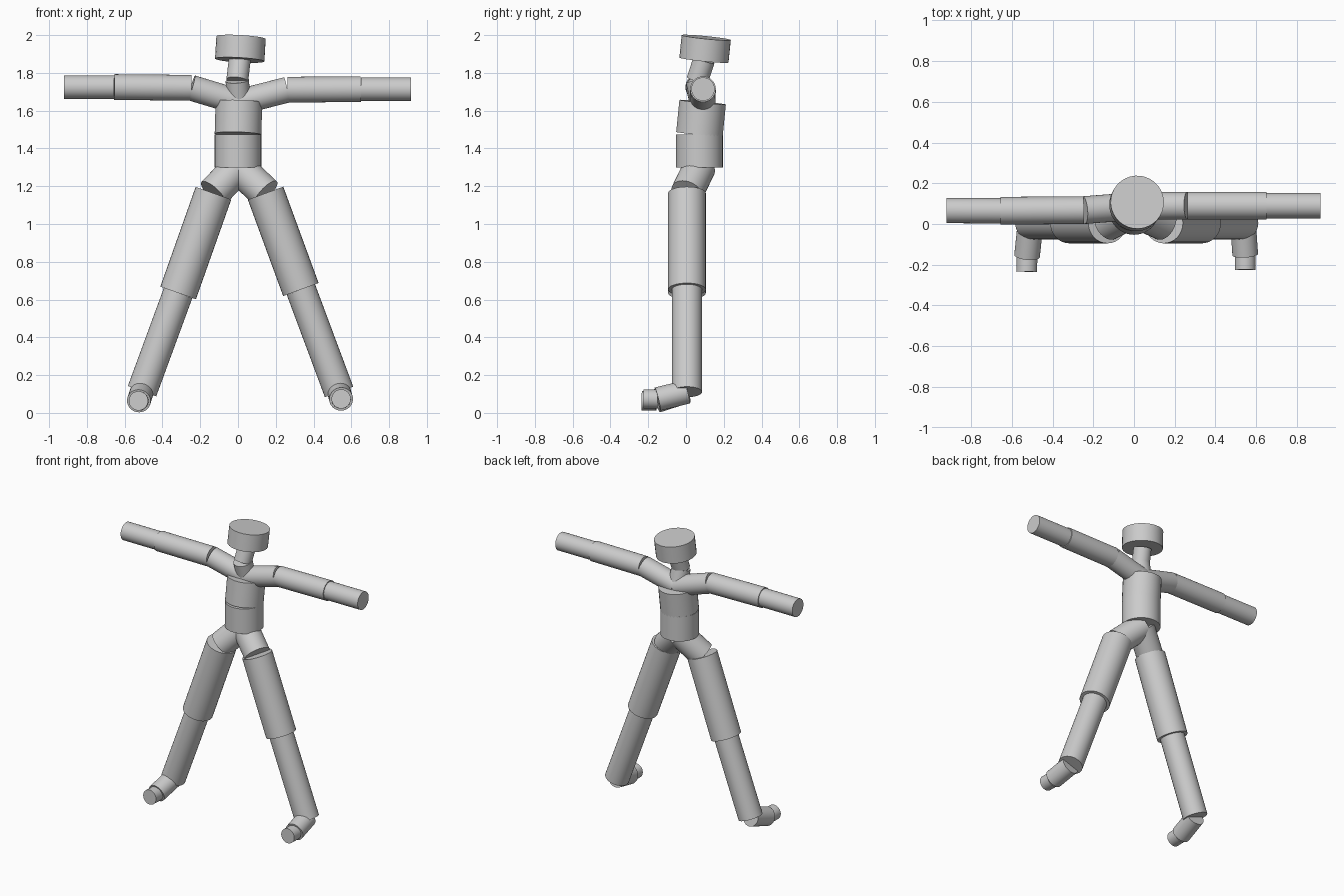
import bpy
from mathutils import Vector

cube = bpy.data.objects.get("Cube")
if cube:
    bpy.data.objects.remove(cube, do_unlink=True)

grey = bpy.data.materials.new("plain grey")
grey.use_nodes = True
COLOUR = (0.6, 0.6, 0.6, 1)
grey.diffuse_color = COLOUR
grey.node_tree.nodes["Principled BSDF"].inputs["Base Color"].default_value = COLOUR


def limb(name, start, end, radius):
    """Closed cylinder running from one joint to the next."""
    a, b = Vector(start), Vector(end)
    axis = b - a
    bpy.ops.mesh.primitive_cylinder_add(
        vertices=32, radius=radius, depth=axis.length, location=(a + b) / 2,
        rotation=axis.to_track_quat("Z", "Y").to_euler())
    ob = bpy.context.object
    ob.name = name
    ob.data.materials.append(grey)
    bpy.ops.object.shade_smooth_by_angle()


def chain(joints, parts):
    """Cylinders through consecutive joints; parts are (name, radius)."""
    for (name, radius), a, b in zip(parts, joints, joints[1:]):
        limb(name, a, b, radius)


# Spine, neck and head
pelvis = (0, 0.071, 1.30)
chest_top = (0.005, 0.088, 1.645)
chain([pelvis, (0, 0.071, 1.475), chest_top],
      [("waist", 0.124), ("chest", 0.124)])
chain([chest_top, (-0.004, 0.06, 1.76), (0.009, 0.095, 1.868), (0.016, 0.107, 1.987)],
      [("lower_neck", 0.062), ("upper_neck", 0.058), ("head", 0.131)])

# Arms: shoulder end, elbow, hand end
arms = {
    "right": [(-0.247, 0.068, 1.721), (-0.655, 0.065, 1.725), (-0.92, 0.066, 1.725)],
    "left": [(0.262, 0.09, 1.711), (0.65, 0.09, 1.714), (0.915, 0.09, 1.714)],
}
# Legs: hip end, knee, ankle, ball of foot, toe end
legs = {
    "right": [(-0.13, 0.005, 1.163), (-0.317, 0.005, 0.635), (-0.508, 0.005, 0.115),
              (-0.525, -0.157, 0.063), (-0.527, -0.234, 0.064)],
    "left": [(0.146, 0.005, 1.163), (0.333, 0.005, 0.653), (0.535, 0.005, 0.111),
             (0.546, -0.15, 0.073), (0.546, -0.225, 0.074)],
}
arm_parts = [("shoulder", 0.068), ("upper_arm", 0.068), ("forearm", 0.062)]
leg_parts = [("hip", 0.087), ("thigh", 0.1), ("shin", 0.08), ("foot", 0.063), ("toe", 0.051)]

for side in ("left", "right"):
    chain([chest_top] + arms[side], [(f"{side}_{n}", r) for n, r in arm_parts])
    chain([pelvis] + legs[side], [(f"{side}_{n}", r) for n, r in leg_parts])
